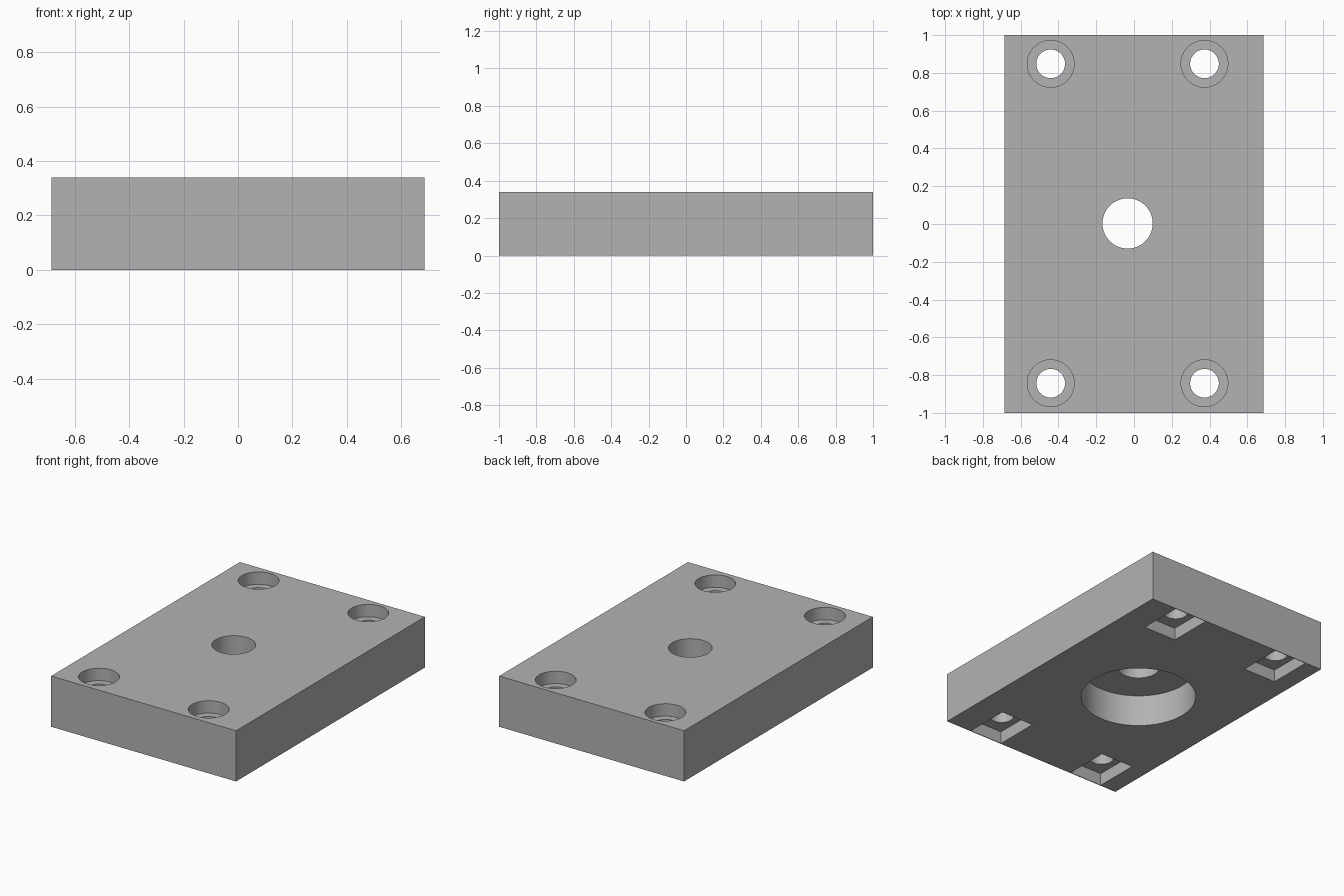
import bpy, math

if "Cube" in bpy.data.objects:
    bpy.data.objects.remove(bpy.data.objects["Cube"], do_unlink=True)

HEIGHT = 0.34
STEP = 0.083            # depth of counterbores and nut pockets
OVER = 0.05             # how far cutters stick out of the plate


def steel():
    mat = bpy.data.materials.new("plain grey")
    mat.use_nodes = True
    color = (0.45, 0.45, 0.45, 1)
    mat.diffuse_color = color
    mat.node_tree.nodes["Principled BSDF"].inputs["Base Color"].default_value = color
    return mat


def block(name, x0, x1, y0, y1, z0, z1):
    bpy.ops.mesh.primitive_cube_add(
        size=1, location=((x0 + x1) / 2, (y0 + y1) / 2, (z0 + z1) / 2))
    obj = bpy.context.object
    obj.name = name
    obj.scale = (x1 - x0, y1 - y0, z1 - z0)
    bpy.ops.object.transform_apply(location=True, rotation=False, scale=True)
    return obj


def cylinder(name, x, y, radius, z0, z1):
    bpy.ops.mesh.primitive_cylinder_add(
        vertices=64, radius=radius, depth=z1 - z0, location=(x, y, (z0 + z1) / 2))
    obj = bpy.context.object
    obj.name = name
    return obj


def cut(target, cutter):
    mod = target.modifiers.new("cut", 'BOOLEAN')
    mod.operation = 'DIFFERENCE'
    mod.solver = 'EXACT'
    mod.object = cutter
    bpy.context.view_layer.objects.active = target
    bpy.ops.object.modifier_apply(modifier=mod.name)
    bpy.data.objects.remove(cutter, do_unlink=True)


# Plate
plate = block("mounting_plate", -0.686, 0.686, -1, 1, 0, HEIGHT)
plate.data.materials.append(steel())

# Central bore with a wide recess underneath
cx, cy = -0.034, 0.003
cut(plate, cylinder("recess_cutter", cx, cy, 0.358, -OVER, 0.214))
cut(plate, cylinder("bore_cutter", cx, cy, 0.133, 0.1, HEIGHT + OVER))

# Bolt holes: counterbore on top, rectangular pocket underneath
for x in (-0.441, 0.373):
    for y in (-0.843, 0.848):
        cut(plate, cylinder("counterbore_cutter", x, y, 0.124, HEIGHT - STEP, HEIGHT + OVER))
        cut(plate, block("pocket_cutter", x - 0.122, x + 0.122,
                         max(y - 0.152, -0.996), min(y + 0.152, 0.996), -OVER, STEP))
        cut(plate, cylinder("hole_cutter", x, y, 0.076, STEP / 2, HEIGHT - STEP / 2))

# Smooth bores, crisp edges
bpy.ops.object.select_all(action='DESELECT')
plate.select_set(True)
bpy.context.view_layer.objects.active = plate
bpy.ops.object.shade_smooth_by_angle(angle=math.radians(30))
